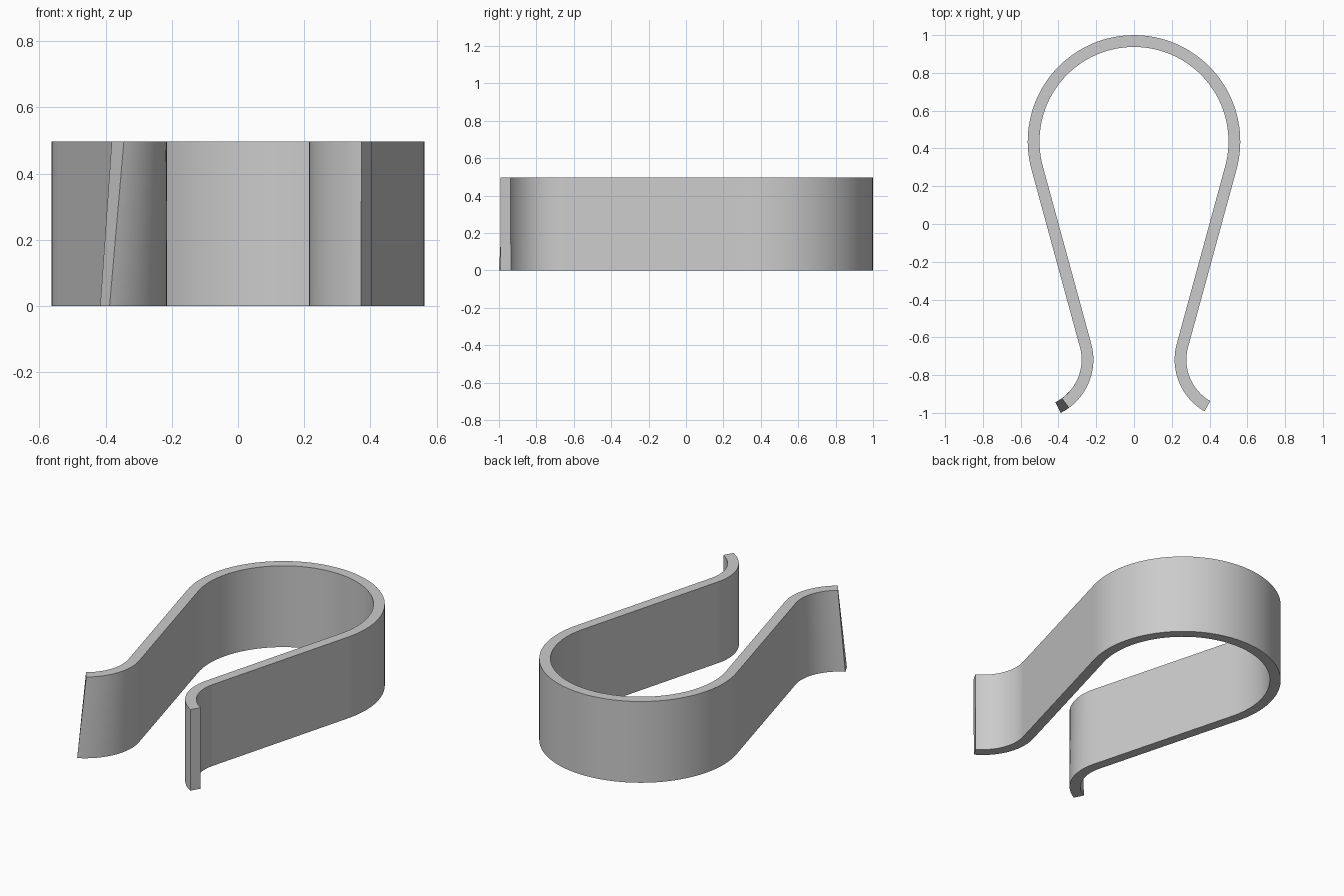
import bpy, bmesh, math

cube = bpy.data.objects.get("Cube")
if cube:
    bpy.data.objects.remove(cube, do_unlink=True)

HEIGHT = 0.497
HALF_T = 0.0312               # half the strip thickness
LOOP_Y, LOOP_R = 0.437, 0.5315  # big loop centre and midline radius
FOOT_X, FOOT_Y, FOOT_R = 0.531, -0.718, 0.2848

# Angle of the straight arm that is tangent to both the loop and the foot curl
dx, dy = FOOT_X, FOOT_Y - LOOP_Y
tangent = math.atan2(dy, dx) + math.acos((LOOP_R + FOOT_R) / math.hypot(dx, dy))


def foot(side, end_bottom, end_top, steps=24):
    """Curled foot, from its free end to the arm: (bottom, top) pairs of (inside, outside) points."""
    start = math.pi + tangent
    rows = []
    for i in range(steps + 1):
        row = []
        for end in (end_bottom, end_top):
            a = math.radians(end) + (start - math.radians(end)) * i / steps
            row.append([(side * (FOOT_X + r * math.cos(a)), FOOT_Y + r * math.sin(a))
                        for r in (FOOT_R + HALF_T, FOOT_R - HALF_T)])
        rows.append(row)
    return rows


def loop(steps=72):
    """Big round loop from the right-hand arm to the left-hand arm."""
    rows = []
    for i in range(steps + 1):
        a = tangent + (math.pi - 2 * tangent) * i / steps
        pair = [(r * math.cos(a), LOOP_Y + r * math.sin(a))
                for r in (LOOP_R - HALF_T, LOOP_R + HALF_T)]
        rows.append([pair, pair])
    return rows


# The foot on the -x side is cut at a slant
rows = foot(1, 239.6, 240) + loop() + foot(-1, 243.1, 233.9)[::-1]

# Skin the strip
bm = bmesh.new()
rings = []
for bottom, top in rows:
    (bi, bo), (ti, to) = bottom, top
    rings.append([bm.verts.new((*bi, 0)), bm.verts.new((*bo, 0)),
                  bm.verts.new((*to, HEIGHT)), bm.verts.new((*ti, HEIGHT))])
for a, b in zip(rings, rings[1:]):
    for k in range(4):
        n = (k + 1) % 4
        bm.faces.new((a[k], a[n], b[n], b[k]))
bm.faces.new(rings[0][::-1])
bm.faces.new(rings[-1])
bmesh.ops.recalc_face_normals(bm, faces=bm.faces)
mesh = bpy.data.meshes.new("spring_clip")
bm.to_mesh(mesh)
bm.free()

clip = bpy.data.objects.new("spring_clip", mesh)
bpy.context.collection.objects.link(clip)

# Plain grey material
grey = bpy.data.materials.new("light_grey")
grey.use_nodes = True
colour = (0.6, 0.6, 0.6, 1)
grey.diffuse_color = colour
grey.node_tree.nodes["Principled BSDF"].inputs["Base Color"].default_value = colour
mesh.materials.append(grey)

# Smooth curves, sharp rims
bpy.ops.object.select_all(action='DESELECT')
clip.select_set(True)
bpy.context.view_layer.objects.active = clip
bpy.ops.object.shade_smooth_by_angle(angle=math.radians(30))
